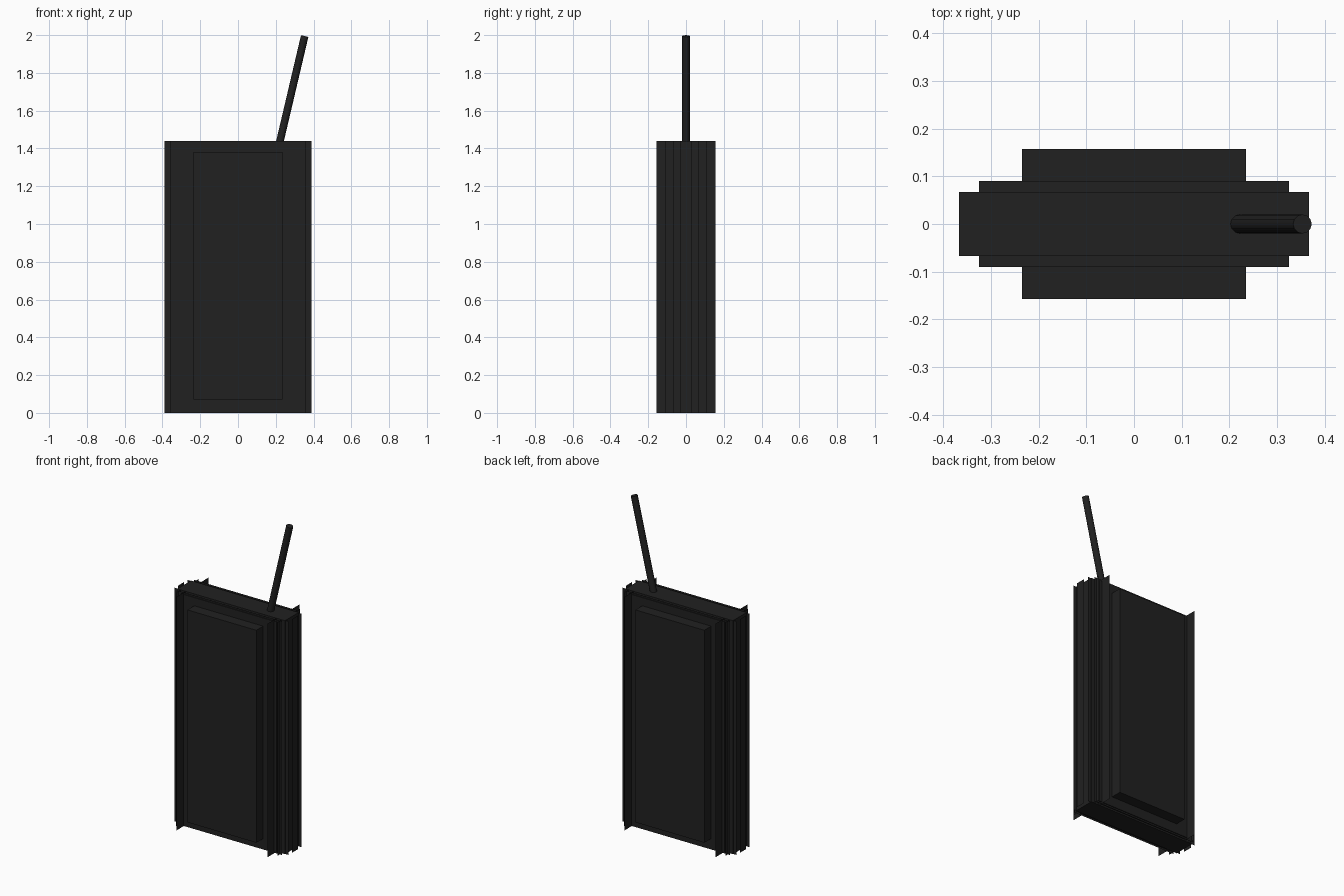
import bpy, math
from mathutils import Vector

if "Cube" in bpy.data.objects:
    bpy.data.objects.remove(bpy.data.objects["Cube"])

mat = bpy.data.materials.new("black_plastic")
mat.diffuse_color = (0.015, 0.015, 0.015, 1)
mat.use_nodes = True
mat.node_tree.nodes["Principled BSDF"].inputs["Base Color"].default_value = mat.diffuse_color

H = 1.44  # body height


def mesh_object(name, verts, faces):
    me = bpy.data.meshes.new(name)
    me.from_pydata(verts, [], faces)
    ob = bpy.data.objects.new(name, me)
    bpy.context.collection.objects.link(ob)
    me.materials.append(mat)
    return ob


def slab(name, x, y, z0, z1):
    bpy.ops.mesh.primitive_cube_add(size=1, location=(0, 0, (z0 + z1) / 2))
    ob = bpy.context.object
    ob.name = name
    ob.scale = (2 * x, 2 * y, z1 - z0)
    bpy.ops.object.transform_apply(location=False, rotation=False, scale=True)
    ob.data.materials.append(mat)
    return ob


def sheet(name, a, b):
    """Full-height vertical sheet between two plan points."""
    return mesh_object(name, [(*a, 0), (*b, 0), (*b, H), (*a, H)], [(0, 1, 2, 3)])


# Body: nested slabs stepping from the raised front/back panels to the sides
slab("raised_panels", 0.235, 0.157, 0.07, 1.38)
slab("middle_shell", 0.325, 0.09, 0.01, H - 0.01)
slab("inner_core", 0.367, 0.067, 0, H)

# Thin vertical fins along the sides
for s, side in ((-1, "left"), (1, "right")):
    for i, (x, y) in enumerate(((0.31, 0.155), (0.345, 0.11), (0.388, 0.03))):
        sheet(f"{side}_fin_{i + 1}", (s * x, -y), (s * x, y))

# Full-width sheets whose edges project past the core
for s, side in ((-1, "front"), (1, "back")):
    sheet(f"{side}_wide_sheet", (-0.388, s * 0.063), (0.388, s * 0.063))
    sheet(f"{side}_mid_sheet", (-0.36, s * 0.085), (0.36, s * 0.085))

# Tilted antenna
base, tip = Vector((0.218, 0, 1.42)), Vector((0.353, 0, 1.995))
axis = tip - base
bpy.ops.mesh.primitive_cylinder_add(vertices=12, radius=0.02, depth=axis.length,
                                    location=(base + tip) / 2,
                                    rotation=(0, math.atan2(axis.x, axis.z), 0))
antenna = bpy.context.object
antenna.name = "antenna"
antenna.data.materials.append(mat)
bpy.ops.object.shade_smooth_by_angle(angle=math.radians(40))
